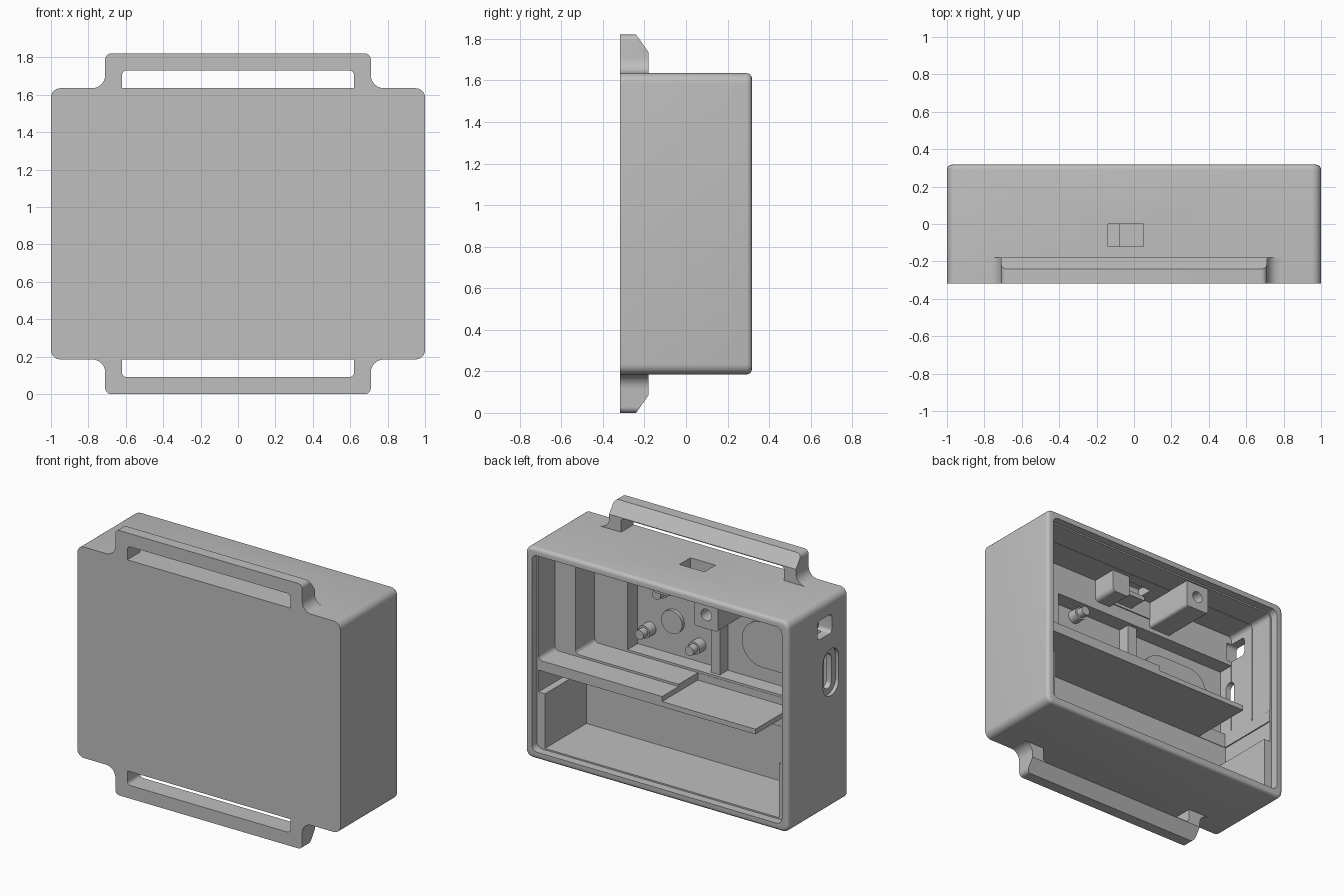
import bpy, bmesh
from math import sin, cos, radians
from mathutils import Vector

cube = bpy.data.objects.get("Cube")
if cube:
    bpy.data.objects.remove(cube, do_unlink=True)

grey = bpy.data.materials.new("light_grey")
grey.use_nodes = True
colour = (0.52, 0.52, 0.52, 1)
grey.diffuse_color = colour
grey.node_tree.nodes["Principled BSDF"].inputs["Base Color"].default_value = colour

FRONT, BACK = -0.317, 0.317
OUT = 0.5    # cutters run out through the open back


def arc(cx, cy, r, start, end, n=6):
    angles = [radians(start + (end - start) * i / n) for i in range(n + 1)]
    return [(cx + r * cos(t), cy + r * sin(t)) for t in angles]


def rounded_rect(a0, a1, b0, b1, r):
    if r == 0:
        return [(a0, b0), (a1, b0), (a1, b1), (a0, b1)]
    corners = [(a1 - r, b1 - r), (a0 + r, b1 - r), (a0 + r, b0 + r), (a1 - r, b0 + r)]
    pts = []
    for i, (cx, cy) in enumerate(corners):
        for p in arc(cx, cy, r, 90 * i, 90 * i + 90):
            if not pts or (Vector(p) - Vector(pts[-1])).length > 1e-4:
                pts.append(p)
    if (Vector(pts[0]) - Vector(pts[-1])).length < 1e-4:
        pts.pop()
    return pts


def extrude(name, pts, axis, d0, d1, back_bevel=0):
    """Extrude a flat outline along an axis from d0 to d1."""
    place = {"x": lambda a, b, d: (d, a, b),
             "y": lambda a, b, d: (a, d, b),
             "z": lambda a, b, d: (a, b, d)}[axis]
    bm = bmesh.new()
    low = [bm.verts.new(place(a, b, d0)) for a, b in pts]
    high = [bm.verts.new(place(a, b, d1)) for a, b in pts]
    bm.faces.new(low)
    cap = bm.faces.new(high)
    for i in range(len(pts)):
        j = (i + 1) % len(pts)
        bm.faces.new((low[i], low[j], high[j], high[i]))
    bmesh.ops.recalc_face_normals(bm, faces=bm.faces)
    if back_bevel:
        bmesh.ops.bevel(bm, geom=list(cap.edges), offset=back_bevel, segments=4,
                        profile=0.5, affect='EDGES')
    mesh = bpy.data.meshes.new(name)
    bm.to_mesh(mesh)
    bm.free()
    mesh.materials.append(grey)
    obj = bpy.data.objects.new(name, mesh)
    bpy.context.collection.objects.link(obj)
    return obj


def block(name, axis, a0, a1, b0, b1, d0, d1, r=0):
    return extrude(name, rounded_rect(a0, a1, b0, b1, r), axis, d0, d1)


def peg(name, x, z, r, y0, y1):
    return block(name, "y", x - r, x + r, z - r, z + r, y0, y1, r)


def cut(target, cutters):
    for c in cutters:
        c.hide_render = True
        m = target.modifiers.new("cut", 'BOOLEAN')
        m.operation, m.solver, m.object = 'DIFFERENCE', 'EXACT', c
    bpy.context.view_layer.update()
    graph = bpy.context.evaluated_depsgraph_get()
    mesh = bpy.data.meshes.new_from_object(target.evaluated_get(graph))
    target.modifiers.clear()
    target.data = mesh
    for c in cutters:
        bpy.data.objects.remove(c, do_unlink=True)


# Main case
case = extrude("case", rounded_rect(-1, 1, 0.185, 1.635, 0.05), "y", FRONT, BACK, 0.025)
cut(case, [
    # lid recess
    block("c", "y", -0.95, 0.95, 0.235, 1.585, 0.26, OUT, 0.04),
    # stepped upper compartment
    block("c", "y", -0.94, 0.94, 0.84, 1.575, 0.08, OUT, 0.03),
    block("c", "y", -0.938, 0.785, 0.855, 1.573, -0.13, OUT + 0.01, 0.03),
    block("c", "y", -0.936, 0.535, 0.87, 1.36, -0.24, OUT + 0.02),
    # thin half of the shelf, and the gap at its end
    block("c", "y", -0.934, 0.0, 0.805, 1.0, -0.128, OUT + 0.03),
    block("c", "y", -0.932, -0.71, 0.7, 0.95, -0.188, OUT + 0.04),
    # lower compartment
    block("c", "y", -0.89, 0.89, 0.245, 0.7, -0.19, OUT + 0.05),
    block("c", "y", -0.94, 0.94, 0.62, 0.77, -0.192, OUT + 0.06),
    # switch window in the top
    block("c", "z", -0.14, 0.05, -0.12, 0.0, 1.5, 1.7),
    # port and countersunk slot in the side
    block("c", "x", -0.155, 0.0, 1.39, 1.52, -1.1, -0.9, 0.025),
    block("c", "x", -0.23, -0.06, 0.96, 1.28, -1.1, -0.975, 0.08),
    block("c", "x", -0.185, -0.105, 1.0, 1.24, -1.1, -0.9, 0.039),
])

# Strap loops, above and below
outer = [(0.78, 1.62)] + arc(0.78, 1.705, 0.07, 270, 180) + arc(0.68, 1.79, 0.03, 0, 90)
inner = [(0.62, 1.62)] + arc(0.595, 1.705, 0.025, 0, 90)


def mirrored(points):
    return [(-x, z) for x, z in points]


loop = outer + mirrored(outer)[::-1] + mirrored(inner) + inner[::-1]
chamfer = [(-0.252, 1.837), (-0.168, 1.718), (-0.1, 1.837)]
loops = []
for name, flip in (("top_strap_loop", False), ("bottom_strap_loop", True)):
    def side(points):
        return [(a, 1.82 - z) if flip else (a, z) for a, z in points]
    strap = extrude(name, side(loop), "y", FRONT, -0.18)
    cut(strap, [extrude("c", side(chamfer), "x", -0.9, 0.9)])
    loops.append(strap)

# Screw block and switch cheek hanging from the top wall
screw_block = block("screw_block", "y", -0.42, -0.24, 1.39, 1.6, -0.14, 0.25, 0.02)
cut(screw_block, [peg("c", -0.33, 1.485, 0.04, 0.1, 0.4)])
details = [
    screw_block,
    block("switch_cheek", "y", 0.08, 0.22, 1.42, 1.6, -0.14, 0.05, 0.03),
    block("switch_back", "y", -0.25, 0.1, 1.45, 1.6, -0.14, -0.122),
    block("switch_body", "z", -0.08, 0.1, -0.13, 0.01, 1.47, 1.5),
    # Rib and raised pads on the inside of the front wall
    block("compartment_rib", "y", -0.15, -0.08, 0.8, 1.4, -0.26, -0.155),
    block("rounded_pad", "y", -0.8, -0.27, 0.97, 1.28, -0.26, -0.22, 0.15),
    peg("round_pad", 0.26, 1.1, 0.08, -0.26, -0.215),
]
# Stepped mounting pegs
for i, (x, z) in enumerate([(0.44, 1.0), (0.06, 0.99), (0.31, 1.31)]):
    details.append(peg(f"peg_base_{i}", x, z, 0.045, -0.26, -0.17))
    details.append(peg(f"peg_tip_{i}", x, z, 0.032, -0.18, -0.12))

# Smooth the rounded corners, keep the edges sharp
bpy.ops.object.select_all(action='DESELECT')
for obj in [case] + loops + details:
    obj.select_set(True)
bpy.context.view_layer.objects.active = case
bpy.ops.object.shade_smooth_by_angle(angle=radians(35))
